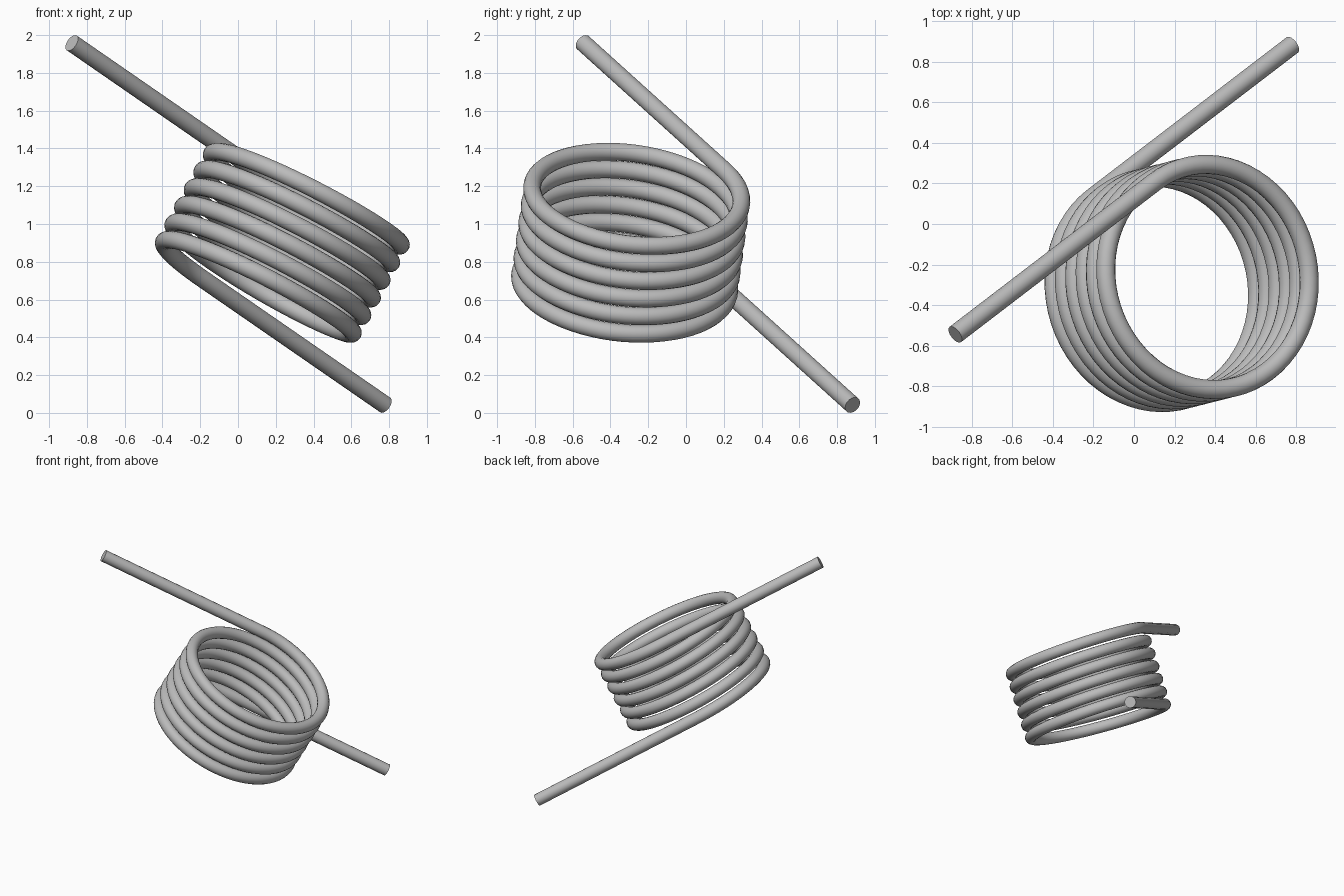
import bpy
import math
from mathutils import Vector

cube = bpy.data.objects.get("Cube")
if cube:
    bpy.data.objects.remove(cube, do_unlink=True)

WIRE_RADIUS = 0.047
COIL_RADIUS = 0.555
PITCH = 0.107
TURNS = 6
STEPS = 64  # path points per turn

# Coil frame: tilted axis, direction to the leg side, and leg direction
axis = Vector((0.475, 0.12, 0.87)).normalized()
top_tip = Vector((-0.88, -0.544, 1.9585))
bottom_tip = Vector((0.78, 0.882, 0.0415))
middle = (top_tip + bottom_tip) / 2
side = axis.cross(bottom_tip - top_tip).normalized()
along = side.cross(axis)
center = middle - side * COIL_RADIUS


def coil_point(i):
    angle = math.tau * i / STEPS
    height = PITCH * (TURNS / 2 - i / STEPS)
    return center + axis * height + COIL_RADIUS * (
        side * math.cos(angle) + along * math.sin(angle))


# Wire path: upper leg, coil, lower leg
path = [top_tip] + [coil_point(i) for i in range(TURNS * STEPS + 1)] + [bottom_tip]

curve = bpy.data.curves.new("spring_wire", "CURVE")
curve.dimensions = "3D"
curve.bevel_depth = WIRE_RADIUS
curve.bevel_resolution = 6
curve.use_fill_caps = True
spline = curve.splines.new("POLY")
spline.points.add(len(path) - 1)
for point, co in zip(spline.points, path):
    point.co = (*co, 1)

# Steel colour
steel = bpy.data.materials.new("grey_steel")
steel.use_nodes = True
color = (0.5, 0.5, 0.5, 1)
steel.diffuse_color = color
steel.node_tree.nodes["Principled BSDF"].inputs["Base Color"].default_value = color
curve.materials.append(steel)

# Solid wire with smooth sides and sharp cut ends
wire = bpy.data.objects.new("spring_wire", curve)
bpy.context.collection.objects.link(wire)
bpy.ops.object.select_all(action="DESELECT")
wire.select_set(True)
bpy.context.view_layer.objects.active = wire
bpy.ops.object.convert(target="MESH")
bpy.ops.object.shade_smooth_by_angle(angle=math.radians(40))
